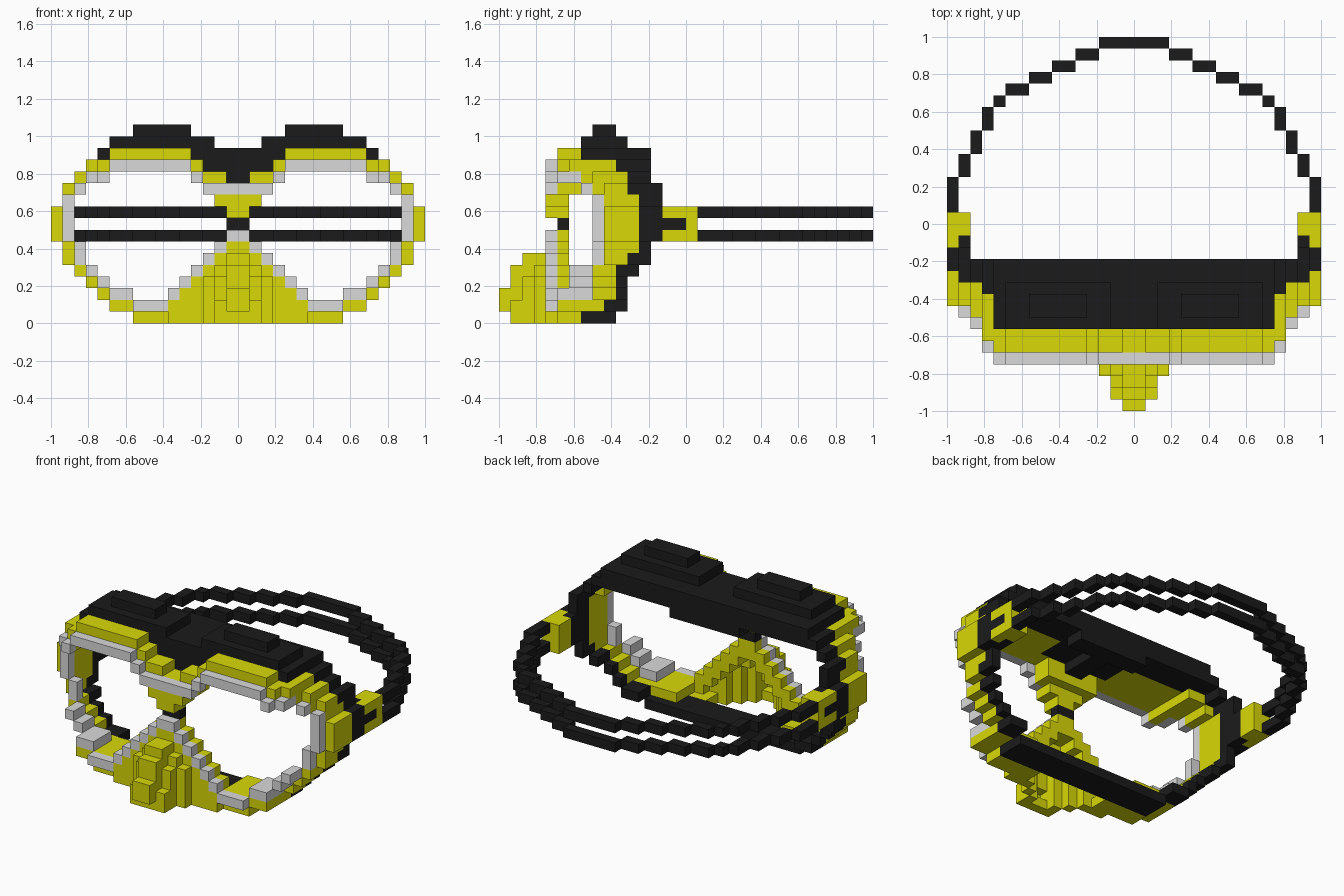
import bpy
import bmesh

if "Cube" in bpy.data.objects:
    bpy.data.objects.remove(bpy.data.objects["Cube"], do_unlink=True)

U = 1 / 16          # block size
cells = {}          # (x, y, z) -> (part, material)


def make_mat(name, rgb):
    m = bpy.data.materials.new(name)
    m.diffuse_color = (*rgb, 1)
    m.use_nodes = True
    bsdf = next(n for n in m.node_tree.nodes if n.type == 'BSDF_PRINCIPLED')
    bsdf.inputs["Base Color"].default_value = (*rgb, 1)
    bsdf.inputs["Roughness"].default_value = 0.8
    return m


MATS = {
    "black": make_mat("black rubber", (0.011, 0.011, 0.011)),
    "yellow": make_mat("bright yellow", (0.69, 0.69, 0.002)),
    "grey": make_mat("light grey", (0.70, 0.70, 0.70)),
}


def fill(part, mat, x0, x1, y0, y1, z0, z1):
    """Fill a box of blocks on the +x half and its mirror image."""
    for x in range(x0, x1):
        for y in range(y0, y1):
            for z in range(z0, z1):
                cells[x, y, z] = (part, mat)
                cells[-1 - x, y, z] = (part, mat)


# Start and end depth of the face gasket, for each height
GASKET = [(-9, -6), (-7, -5), (-6, -5), (-6, -5), (-6, -4), (-5, -3), (-4, -3),
          (-4, -2), (-4, -2), (-4, -2), (-4, -2), (-5, -2), (-5, -3), (-6, -3), (-9, -3)]

# Yellow frame with the gasket behind it: x0, x1, z0, z1, front y
FRAME = [(4, 9, 0, 1, -11), (9, 11, 1, 2, -11), (11, 12, 2, 3, -8), (12, 13, 3, 4, -8),
         (13, 14, 4, 5, -8), (14, 15, 5, 7, -7), (15, 16, 7, 10, -7), (14, 15, 7, 12, -7),
         (13, 14, 12, 13, -8), (12, 13, 13, 14, -10), (4, 12, 13, 14, -11),
         (4, 11, 14, 15, -11)]
for x0, x1, z0, z1, front in FRAME:
    for z in range(z0, z1):
        g0, g1 = GASKET[z]
        fill("frame", "yellow", x0, x1, front, g0, z, z + 1)
        fill("face_gasket", "black", x0, x1, g0, g1, z, z + 1)
fill("face_gasket", "black", 0, 4, -9, -6, 0, 1)

# Inner ledges of the frame: x0, x1, y0, y1, z0, z1
for box in [(6, 9, -11, -7, 1, 2), (11, 12, -11, -5, 12, 13), (12, 13, -9, -5, 12, 13),
            (13, 14, -8, -5, 11, 12)]:
    fill("frame", "yellow", *box)

# Grey lens rim: x0, x1, y0, y1, z0, z1
RIM = [(6, 9, -12, -11, 1, 2), (9, 11, -11, -8, 2, 3), (11, 12, -10, -8, 3, 4),
       (12, 13, -10, -8, 4, 5), (13, 14, -8, -7, 5, 7), (14, 15, -8, -7, 7, 11),
       (13, 14, -9, -8, 11, 12), (12, 13, -11, -9, 12, 13), (11, 12, -12, -11, 12, 13),
       (4, 11, -12, -11, 13, 14), (3, 4, -12, -11, 12, 13), (0, 3, -12, -11, 11, 12)]
for box in RIM:
    fill("lens_rim", "grey", *box)

# Brow pad, stepped up over each lens and down over the nose
fill("brow_pad", "black", 0, 12, -9, -3, 14, 15)
fill("brow_pad", "black", 2, 11, -9, -5, 15, 16)
fill("brow_pad", "black", 4, 9, -8, -6, 16, 17)
fill("brow_pad", "black", 0, 4, -9, -3, 13, 14)
fill("brow_pad", "black", 0, 1, -9, -3, 12, 13)
fill("brow_pad", "black", 1, 4, -5, -3, 12, 13)

# Bridge between the lenses
fill("bridge", "yellow", 3, 4, -11, -9, 13, 14)
fill("bridge", "yellow", 1, 3, -11, -9, 12, 13)
fill("bridge", "yellow", 0, 3, -11, -9, 11, 12)
fill("bridge", "yellow", 0, 2, -12, -10, 10, 11)
fill("bridge", "yellow", 0, 1, -12, -10, 9, 10)
fill("bridge_pin", "black", 0, 1, -11, -10, 8, 9)
fill("bridge_cap", "grey", 0, 1, -12, -11, 7, 8)

# Nose guard: a stepped shell, hollow behind; columns are (width, z0, z1)
NOSE = {
    -16: [(1, 1, 3)],
    -15: [(2, 0, 2), (1, 0, 5)],
    -14: [(2, 0, 4), (1, 0, 6)],
    -13: [(3, 0, 4), (2, 0, 5), (1, 0, 6)],
    -12: [(7 - z, z, z + 1) for z in range(1, 7)] + [(6, 0, 1)],
}


def nose_layer(y):
    return {(x, z) for w, z0, z1 in NOSE.get(y, []) for x in range(w) for z in range(z0, z1)}


for y in NOSE:
    layer, ahead = nose_layer(y), nose_layer(y - 1)
    for x, z in layer:
        covered = (x, z) in ahead and (x + 1, z) in layer and (x, z + 1) in layer
        if not covered:
            fill("nose_guard", "yellow", x, x + 1, y, y + 1, z, z + 1)
fill("nose_guard", "yellow", 0, 1, -11, -10, 6, 8)

# Slanted nose edges: grey trim in front, yellow backing behind
for z in range(1, 7):
    fill("nose_guard", "yellow", 6 - z, 8 - z, -11, -10, z, z + 1)
    if z > 1:
        fill("nose_trim", "grey", 7 - z, 8 - z, -12, -11, z, z + 1)

# Strap clips at the temples
fill("strap_clip", "yellow", 14, 16, -2, 1, 7, 10)
fill("clip_tab", "black", 15, 16, -2, 0, 8, 9)
fill("clip_tab", "black", 14, 15, -2, -1, 7, 10)

# Two parallel head straps: x0, x1, y0, y1
STRAP = [(15, 16, 1, 4), (14, 15, 4, 6), (13, 14, 6, 8), (12, 13, 8, 10), (11, 12, 10, 11),
         (9, 11, 11, 12), (7, 9, 12, 13), (5, 7, 13, 14), (3, 5, 14, 15), (0, 3, 15, 16)]
for name, z in (("lower_strap", 7), ("upper_strap", 9)):
    for box in STRAP:
        fill(name, "black", *box, z, z + 1)

# Build each part from the outward faces of its blocks
AXES = [(0, 1, 2), (1, 2, 0), (2, 0, 1)]


def build(part):
    bm = bmesh.new()
    verts = {}
    mat = None
    for cell, (name, m) in cells.items():
        if name != part:
            continue
        mat = m
        for a, b, c in AXES:
            for s in (0, 1):
                n = list(cell)
                n[a] += 2 * s - 1
                if tuple(n) in cells:
                    continue
                quad = []
                for i, j in ((0, 0), (1, 0), (1, 1), (0, 1)):
                    p = list(cell)
                    p[a] += s
                    p[b] += i
                    p[c] += j
                    p = tuple(p)
                    if p not in verts:
                        verts[p] = bm.verts.new([k * U for k in p])
                    quad.append(verts[p])
                bm.faces.new(quad if s else quad[::-1])
    me = bpy.data.meshes.new(part)
    bm.to_mesh(me)
    bm.free()
    me.materials.append(MATS[mat])
    bpy.context.collection.objects.link(bpy.data.objects.new(part, me))


for part in sorted({p for p, _ in cells.values()}):
    build(part)
